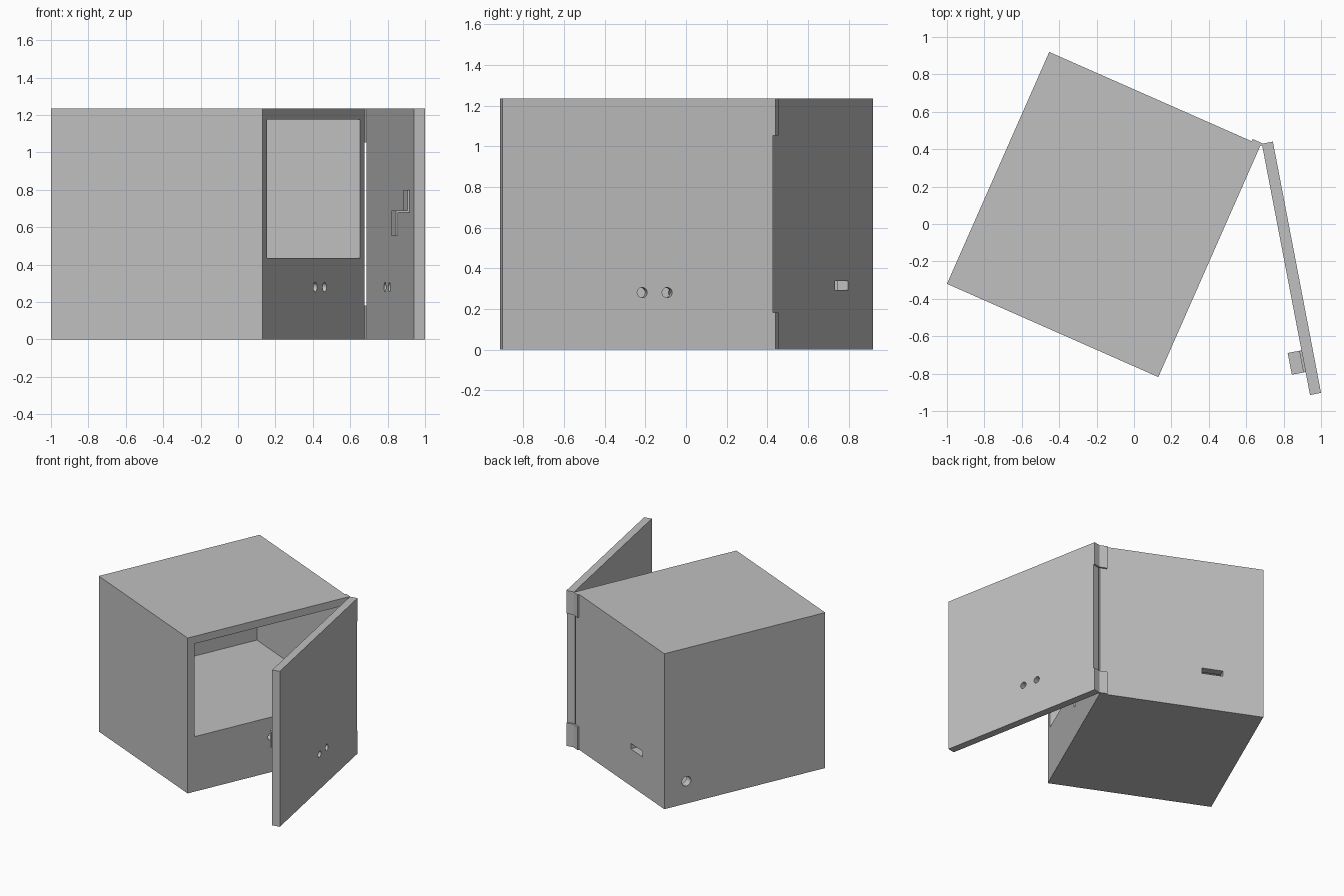
import bpy, bmesh, math
from mathutils import Matrix, Vector

cube = bpy.data.objects.get("Cube")
if cube:
    bpy.data.objects.remove(cube, do_unlink=True)

GREY = (0.53, 0.53, 0.53, 1)
steel = bpy.data.materials.new("grey steel")
steel.use_nodes = True
steel.diffuse_color = GREY
steel.node_tree.nodes["Principled BSDF"].inputs["Base Color"].default_value = GREY

# Main dimensions
WIDTH, DEPTH, HEIGHT, WALL = 1.235, 1.355, 1.235, 0.06
FLOOR = 0.437


def frame(x, y, degrees):
    return Matrix.Translation((x, y, 0)) @ Matrix.Rotation(math.radians(degrees), 4, "Z")


# Local frames: the body corner and the door's inner hinge edge
BODY = frame(-1, -0.32, -23.8)
DOOR = frame(0.686, 0.4165, -79.15)


def finish(name, bm, place):
    bmesh.ops.recalc_face_normals(bm, faces=bm.faces)
    mesh = bpy.data.meshes.new(name)
    bm.to_mesh(mesh)
    bm.free()
    mesh.materials.append(steel)
    obj = bpy.data.objects.new(name, mesh)
    bpy.context.collection.objects.link(obj)
    obj.matrix_world = place
    return obj


def box(name, place, low, high):
    low, high = Vector(low), Vector(high)
    bm = bmesh.new()
    bmesh.ops.create_cube(bm, size=1)
    bmesh.ops.scale(bm, vec=high - low, verts=bm.verts)
    bmesh.ops.translate(bm, vec=(low + high) / 2, verts=bm.verts)
    return finish(name, bm, place)


def rod(place, centre, axis, radius, length):
    bm = bmesh.new()
    turn = Vector((0, 0, 1)).rotation_difference(Vector(axis)).to_matrix().to_4x4()
    bmesh.ops.create_cone(bm, cap_ends=True, segments=32, radius1=radius, radius2=radius,
                          depth=length, matrix=Matrix.Translation(centre) @ turn)
    return finish("cutter", bm, place)


def cut(target, cutters):
    bpy.context.view_layer.objects.active = target
    for cutter in cutters:
        cutter.hide_render = True
        mod = target.modifiers.new("cut", "BOOLEAN")
        mod.operation, mod.solver, mod.object = "DIFFERENCE", "EXACT", cutter
        bpy.ops.object.modifier_apply(modifier=mod.name)
        bpy.data.objects.remove(cutter, do_unlink=True)


# Body: open main chamber above a closed lower compartment
body = box("safe_body", BODY, (0, 0, 0), (WIDTH, DEPTH, HEIGHT))
body_cutters = [
    box("cutter", BODY, (WALL, WALL, FLOOR), (WIDTH + 0.1, DEPTH - WALL, HEIGHT - WALL)),
    box("cutter", BODY, (WALL, WALL, WALL), (WIDTH - WALL, DEPTH - WALL, FLOOR - WALL)),
    # Side slot and round cable hole
    box("cutter", BODY, (0.305, DEPTH - 0.1, 0.294), (0.465, DEPTH + 0.1, 0.338)),
    rod(BODY, (0, 1.169, 0.177), (1, 0, 0), 0.038, 0.2),
]

# Door, with a pair of holes matching the pair in the body
door = box("door", DOOR, (0, 0, 0), (DEPTH, WALL, HEIGHT))
door_cutters = []
for along in (0.53, 0.655):
    body_cutters.append(rod(BODY, (WIDTH, DEPTH - along, 0.28), (1, 0, 0), 0.025, 0.2))
    door_cutters.append(rod(DOOR, (along, WALL / 2, 0.28), (0, 1, 0), 0.025, 0.2))
cut(body, body_cutters)
cut(door, door_cutters)

# Latch: stepped strip extruded along the door's inner face
profile = [(0, 0.80), (0, 0.678), (-0.063, 0.678), (-0.063, 0.553),
           (-0.075, 0.553), (-0.075, 0.69), (-0.012, 0.69), (-0.012, 0.80)]
bm = bmesh.new()
face = bm.faces.new([bm.verts.new((1.112, y, z)) for y, z in profile])
side = bmesh.ops.extrude_face_region(bm, geom=[face], use_keep_orig=True)["geom"]
bmesh.ops.translate(bm, vec=(0.118, 0, 0),
                    verts=[v for v in side if isinstance(v, bmesh.types.BMVert)])
finish("latch_bracket", bm, DOOR)

# Hinges: one leaf on the body side, one on the door edge
for label, z in (("lower", 0), ("upper", HEIGHT - 0.183)):
    box(label + "_hinge_body_leaf", BODY,
        (WIDTH - 0.052, DEPTH, z), (WIDTH + 0.008, DEPTH + 0.013, z + 0.183))
    box(label + "_hinge_door_leaf", DOOR,
        (-0.013, 0, z), (0, WALL, z + 0.183))

# Round holes shade smoothly while box edges stay sharp
bpy.ops.object.select_all(action="DESELECT")
for obj in (body, door):
    obj.select_set(True)
bpy.ops.object.shade_smooth_by_angle(angle=math.radians(30))
